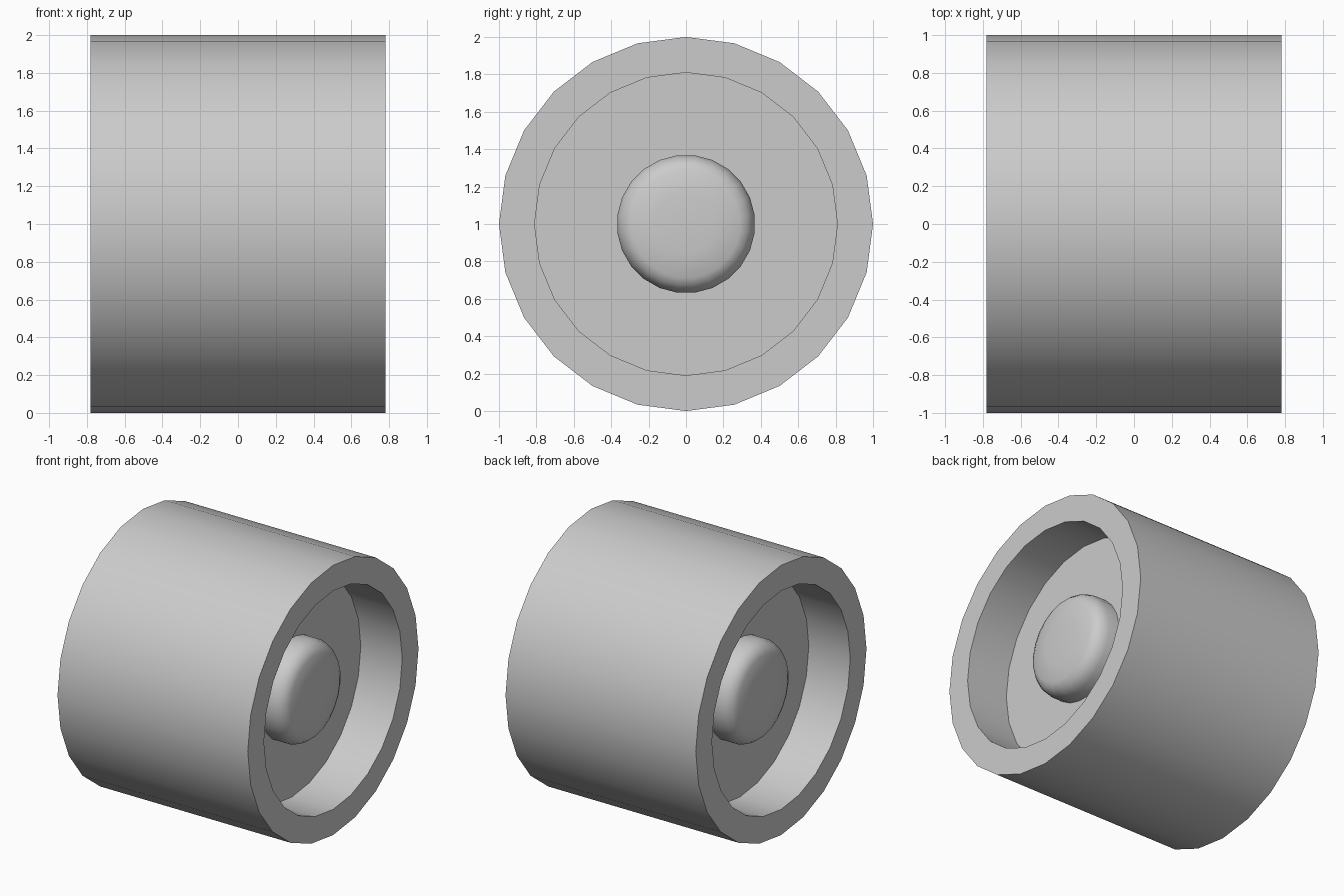
import bpy, bmesh, math

if "Cube" in bpy.data.objects:
    bpy.data.objects.remove(bpy.data.objects["Cube"])

SIDES = 24


def lathe(name, profile, phase, angle):
    """Revolve (x, radius) points about the wheel axle; end rings become flat discs."""
    bm = bmesh.new()
    rings = []
    for x, r in profile:
        ring = []
        for i in range(SIDES):
            a = 2 * math.pi * (i + phase) / SIDES
            ring.append(bm.verts.new((x, r * math.cos(a), 1 + r * math.sin(a))))
        rings.append(ring)
    for a, b in zip(rings, rings[1:]):
        for i in range(SIDES):
            j = (i + 1) % SIDES
            bm.faces.new((a[i], a[j], b[j], b[i]))
    bm.faces.new(rings[0])
    bm.faces.new(rings[-1])
    bmesh.ops.recalc_face_normals(bm, faces=bm.faces)
    mesh = bpy.data.meshes.new(name)
    bm.to_mesh(mesh)
    bm.free()
    obj = bpy.data.objects.new(name, mesh)
    bpy.context.collection.objects.link(obj)
    bpy.ops.object.select_all(action='DESELECT')
    obj.select_set(True)
    bpy.context.view_layer.objects.active = obj
    bpy.ops.object.shade_smooth_by_angle(angle=math.radians(angle))
    return obj


# Wheel: broad tread, thick rim, recessed disc on both sides
half, floor = 0.78, 0.44
lathe("wheel", [(-floor, 0.81), (-half, 0.81), (-half, 1.0),
                (half, 1.0), (half, 0.81), (floor, 0.81)], 0, 30)

# Rounded hub cap in each recess
hub = [(0.42, 0.37), (0.53, 0.37), (0.575, 0.357),
       (0.61, 0.33), (0.63, 0.29), (0.643, 0.16), (0.646, 0.04)]
for side, sign in (("right", 1), ("left", -1)):
    lathe("hub_cap_" + side, [(sign * x, r) for x, r in hub], 0.5, 50)
